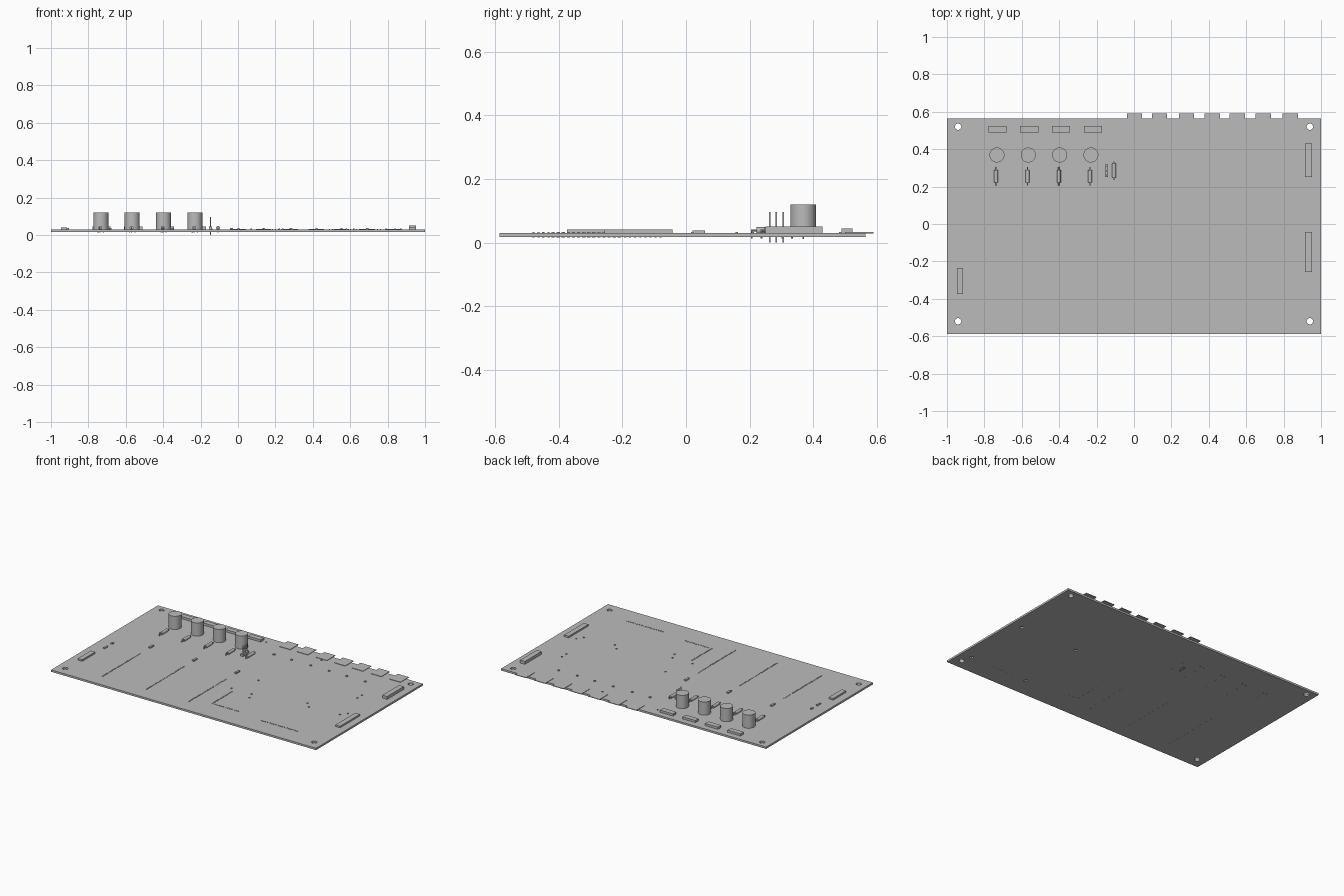
import bpy
import math

cube = bpy.data.objects.get("Cube")
if cube:
    bpy.data.objects.remove(cube, do_unlink=True)

grey = bpy.data.materials.new("plain_grey")
grey.use_nodes = True
grey.diffuse_color = (0.5, 0.5, 0.5, 1)
grey.node_tree.nodes["Principled BSDF"].inputs["Base Color"].default_value = (0.5, 0.5, 0.5, 1)

BOTTOM, TOP = 0.017, 0.03


def finish(name):
    ob = bpy.context.object
    ob.name = name
    ob.data.materials.append(grey)
    return ob


def box(name, x, y, width, depth, z0, z1):
    """Upright block centred on x, y between two heights."""
    bpy.ops.mesh.primitive_cube_add(size=1, location=(x, y, (z0 + z1) / 2))
    bpy.context.object.scale = (width, depth, z1 - z0)
    bpy.ops.object.transform_apply(location=False, rotation=False, scale=True)
    return finish(name)


def rod(name, x, y, z, radius, length, along_y=False, sides=32):
    """Cylinder centred on a point, upright or lying along y."""
    turn = (math.pi / 2, 0, 0) if along_y else (0, 0, 0)
    bpy.ops.mesh.primitive_cylinder_add(vertices=sides, radius=radius, depth=length,
                                        location=(x, y, z), rotation=turn)
    bpy.ops.object.shade_smooth_by_angle(angle=math.radians(40))
    return finish(name)


def pin_row(name, x, y, count, step_x, step_y):
    """Row of tiny solder pins, one mesh with array copies."""
    ob = box(name, x, y, 0.006, 0.006, BOTTOM - 0.0005, 0.033)
    mod = ob.modifiers.new("row", 'ARRAY')
    mod.count = count
    mod.use_relative_offset = False
    mod.use_constant_offset = True
    mod.constant_offset_displace = (step_x, step_y, 0)


# Board with four through holes and four blind module holes underneath
board = box("board", 0, -0.011, 2, 1.152, BOTTOM, TOP)
cutters = [rod("hole_cutter", sx * 0.94, sy * 0.52, 0.02, 0.017, 0.1)
           for sx in (-1, 1) for sy in (-1, 1)]
cutters += [rod("blind_cutter", x, y, BOTTOM, 0.012, 0.02)
            for x in (0.49, 0.92) for y in (-0.45, 0.03)]
for cutter in cutters:
    mod = board.modifiers.new("hole", 'BOOLEAN')
    mod.operation = 'DIFFERENCE'
    mod.solver = 'EXACT'
    mod.object = cutter
    bpy.context.view_layer.objects.active = board
    bpy.ops.object.modifier_apply(modifier=mod.name)
    bpy.data.objects.remove(cutter, do_unlink=True)


def axial_part(name, x, y, body):
    """Lying cylinder body with wire ends bent down through the board."""
    rod(name + "_body", x, y, 0.038, 0.0105, body, along_y=True, sides=24)
    rod(name + "_wire", x, y, 0.038, 0.003, 0.1, along_y=True, sides=8)
    for side in (-1, 1):
        rod(name + "_leg", x, y + side * 0.048, 0.026, 0.003, 0.026, sides=8)


# Four supply channels: terminal block, tall capacitor and diode
for i in range(4):
    step = 0.1675 * i
    box("terminal_block", -0.73 + 0.17 * i, 0.507, 0.097, 0.035, TOP - 0.001, 0.045)
    cx = -0.733 + step
    rod("capacitor", cx, 0.369, 0.0748, 0.04, 0.0904, sides=48)
    for side in (-1, 1):
        rod("capacitor_leg", cx + side * 0.014, 0.369, 0.022, 0.003, 0.02, sides=8)
    axial_part("diode", -0.737 + step, 0.255, 0.066)
axial_part("resistor", -0.107, 0.285, 0.075)

# Three-pin jumper with long vertical pins
box("jumper_base", -0.147, 0.284, 0.018, 0.066, TOP - 0.001, 0.045)
for i in range(3):
    box("jumper_pin", -0.147, 0.263 + 0.0215 * i, 0.005, 0.005, 0, 0.097)

# Edge connectors
box("left_connector_back", 0.933, 0.34, 0.035, 0.18, TOP - 0.001, 0.05)
box("left_connector_front", 0.933, -0.15, 0.035, 0.214, TOP - 0.001, 0.041)
box("right_connector", -0.93, -0.305, 0.033, 0.14, TOP - 0.001, 0.041)
box("small_block", -0.91, -0.055, 0.012, 0.02, TOP - 0.001, 0.036)
box("small_block", -0.91, -0.127, 0.012, 0.036, TOP - 0.001, 0.036)

# Module pin rows, each with a small block behind it
for x in (-0.684, -0.353, -0.035):
    box("module_block", x, 0.04, 0.014, 0.04, TOP - 0.001, 0.038)
    pin_row("module_pins", x, -0.48, 26, 0, 0.016)
pin_row("processor_pins", 0.49, -0.45, 18, 0.016, 0)
pin_row("chip_pins", 0.1, -0.42, 14, 0, 0.016)
pin_row("chip_pins", 0.12, -0.42, 12, 0.016, 0)

# Thin sockets overhanging the back edge, with a small chip behind each
for i in range(7):
    x = 0.003 + 0.1387 * i
    x -= 0.005 if i in (1, 4, 5) else 0
    box("edge_socket", x, 0.545, 0.082, 0.09, TOP - 0.001, 0.033)
    if i < 6:
        box("socket_chip", x, 0.384, 0.012, 0.012, TOP - 0.001, 0.036)

# Scattered tiny surface parts
for x, y in ((0.14, 0.02), (0.07, -0.17), (0.22, -0.17), (0.24, -0.22), (0.58, -0.08),
             (0.62, -0.12), (0.79, 0.16), (0.79, 0.21), (0.84, -0.1), (0.87, -0.06),
             (0.29, 0.485), (-0.14, 0.505)):
    box("surface_part", x, y, 0.008, 0.008, TOP - 0.001, 0.034)
